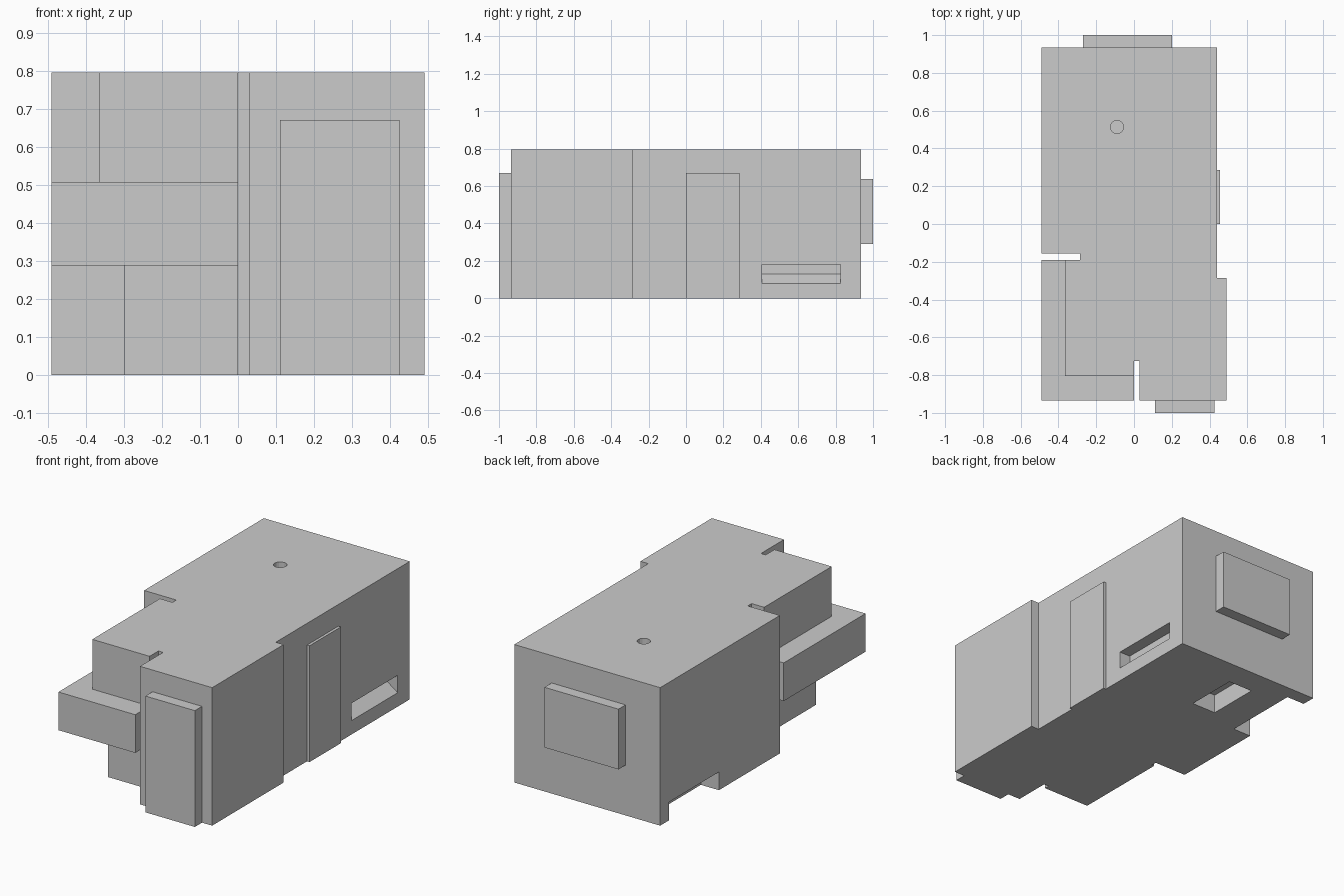
import bpy, bmesh
from mathutils import Vector

if "Cube" in bpy.data.objects:
    bpy.data.objects.remove(bpy.data.objects["Cube"])


def prism(name, pts, lo, hi, axis='z'):
    """Extrude a closed profile: (x, y) along z, or (x, z) along y."""
    bm = bmesh.new()

    def place(p, t):
        return (p[0], p[1], t) if axis == 'z' else (p[0], t, p[1])

    face = bm.faces.new([bm.verts.new(place(p, lo)) for p in pts])
    ext = bmesh.ops.extrude_face_region(bm, geom=[face])
    top = [v for v in ext['geom'] if isinstance(v, bmesh.types.BMVert)]
    step = (0, 0, hi - lo) if axis == 'z' else (0, hi - lo, 0)
    bmesh.ops.translate(bm, verts=top, vec=Vector(step))
    bmesh.ops.recalc_face_normals(bm, faces=bm.faces)
    me = bpy.data.meshes.new(name)
    bm.to_mesh(me)
    bm.free()
    ob = bpy.data.objects.new(name, me)
    bpy.context.collection.objects.link(ob)
    return ob


def box(name, x, y, z):
    pts = [(x[0], y[0]), (x[1], y[0]), (x[1], y[1]), (x[0], y[1])]
    return prism(name, pts, z[0], z[1])


def cut(target, cutter):
    mod = target.modifiers.new(cutter.name, 'BOOLEAN')
    mod.operation = 'DIFFERENCE'
    mod.solver = 'EXACT'
    mod.object = cutter
    cutter.hide_render = True
    cutter.hide_set(True)


H = 0.795

# Main body plan, with the side gap and front gap left open
body = prism("main_body", [
    (-0.49, 0.935), (0.44, 0.935), (0.44, -0.285), (0.49, -0.285),
    (0.49, -0.935), (0.03, -0.935), (0.03, -0.725), (0.0, -0.725),
    (-0.285, -0.725), (-0.285, -0.155), (-0.49, -0.155)], 0, H)

# Stepped front-left corner: three layers wrapped around the body core
for name, x, y, z0, z1 in [
        ("lower_corner_block", -0.30, -0.755, 0.0, 0.288),
        ("middle_shelf", -0.49, -0.935, 0.288, 0.508),
        ("upper_corner_block", -0.365, -0.805, 0.508, H)]:
    prism(name, [(x, y), (0, y), (0, -0.725), (-0.285, -0.725),
                 (-0.285, -0.19), (x, -0.19)], z0, z1)

# Raised panels on front, back and right side
box("front_panel", (0.11, 0.425), (-1.0, -0.935), (0, 0.67))
box("back_panel", (-0.27, 0.202), (0.935, 1.0), (0.29, 0.637))
box("side_panel", (0.44, 0.456), (0.0, 0.285), (0, 0.67))

# Recesses: side slot with ramped floor, bottom pocket, left edge notch
cut(body, prism("side_slot_cutter", [
    (0.46, 0.08), (0.44, 0.08), (0.37, 0.13), (0.37, 0.18), (0.46, 0.18)],
    0.405, 0.825, 'y'))
cut(body, box("bottom_pocket_cutter", (-0.18, -0.025), (0.47, 0.78), (-0.1, 0.11)))
cut(body, box("edge_notch_cutter", (-0.6, -0.375), (0.40, 0.855), (-0.1, 0.105)))

# Round hole in the top
bpy.ops.mesh.primitive_cylinder_add(vertices=16, radius=0.035, depth=0.2,
                                    location=(-0.09, 0.513, H))
hole = bpy.context.object
hole.name = "top_hole_cutter"
cut(body, hole)
